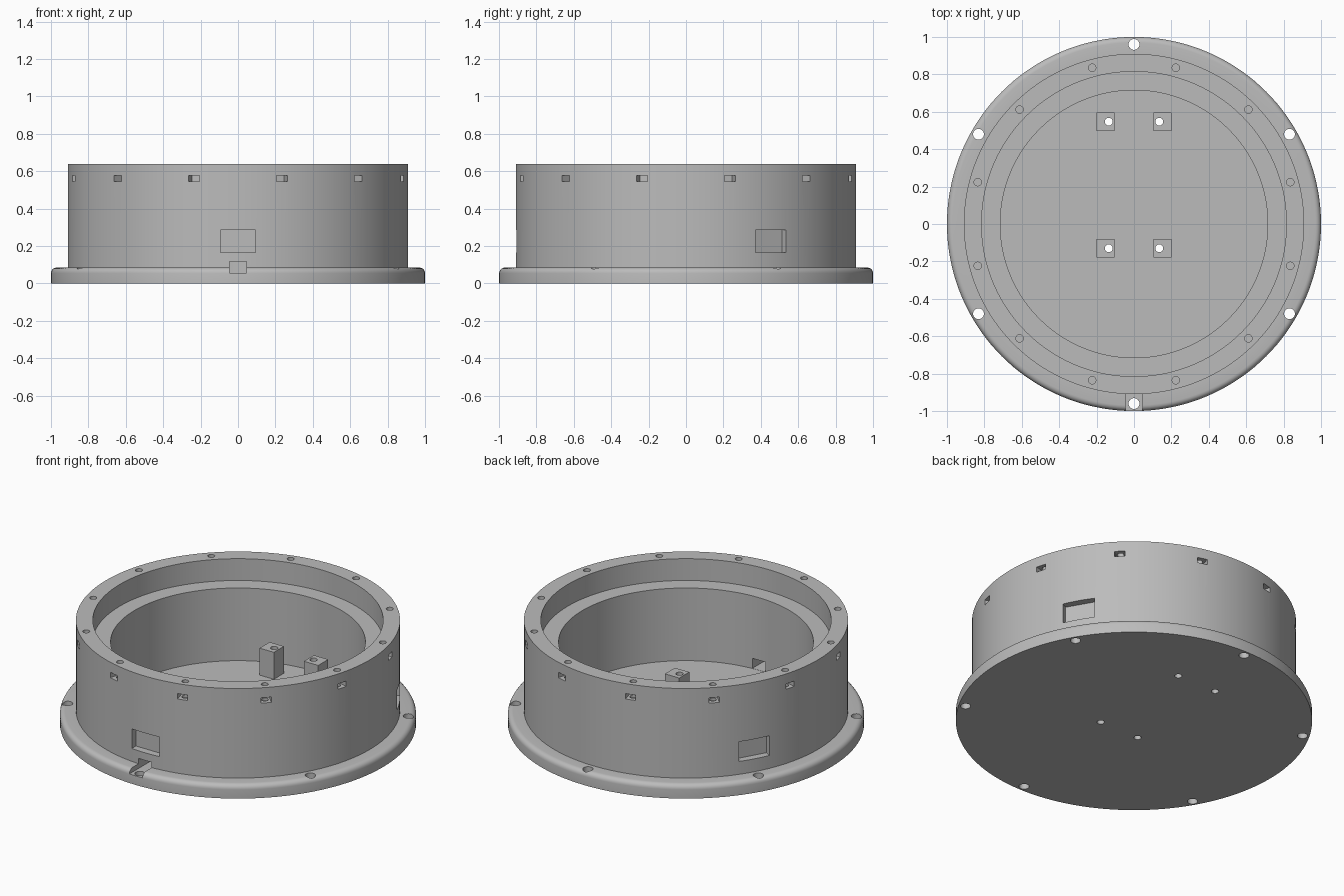
import bpy, bmesh
from math import sin, cos, pi, radians
from mathutils import Matrix, Vector

old = bpy.data.objects.get("Cube")
if old:
    bpy.data.objects.remove(old, do_unlink=True)

grey = bpy.data.materials.new("plain grey")
grey.use_nodes = True
GREY = (0.5, 0.5, 0.5, 1)
grey.diffuse_color = GREY
grey.node_tree.nodes["Principled BSDF"].inputs["Base Color"].default_value = GREY


def make_object(name, bm):
    bmesh.ops.recalc_face_normals(bm, faces=bm.faces[:])
    mesh = bpy.data.meshes.new(name)
    bm.to_mesh(mesh)
    bm.free()
    mesh.materials.append(grey)
    ob = bpy.data.objects.new(name, mesh)
    bpy.context.scene.collection.objects.link(ob)
    return ob


def add_box(bm, lo, hi, angle=0):
    """Box between two corners, turned about the z axis."""
    lo, hi = Vector(lo), Vector(hi)
    m = (Matrix.Rotation(angle, 4, 'Z') @ Matrix.Translation((lo + hi) / 2)
         @ Matrix.Diagonal((*(hi - lo), 1)))
    bmesh.ops.create_cube(bm, size=1, matrix=m)


def add_rod(bm, x, y, radius, z0, z1):
    bmesh.ops.create_cone(bm, cap_ends=True, segments=24, radius1=radius,
                          radius2=radius, depth=z1 - z0,
                          matrix=Matrix.Translation((x, y, (z0 + z1) / 2)))


def cut(ob, cutter):
    mod = ob.modifiers.new("cut", 'BOOLEAN')
    mod.operation = 'DIFFERENCE'
    mod.solver = 'EXACT'
    mod.object = cutter
    cutter.hide_render = True
    bpy.ops.object.select_all(action='DESELECT')
    bpy.context.view_layer.objects.active = ob
    ob.select_set(True)
    bpy.ops.object.modifier_apply(modifier=mod.name)


def ring(radius, count, start):
    """Evenly spaced points on a circle, with their angles."""
    for i in range(count):
        a = radians(start) + 2 * pi * i / count
        yield radius * cos(a), radius * sin(a), a


FLOOR, FLANGE, TOP = 0.055, 0.085, 0.64
WALL = 0.91
FILLET = 0.03

# Housing: one turned profile with flange, wall, stepped rim and floor
profile = [(0, 0), (1, 0)]
for i in range(6):
    a = pi / 2 * i / 5
    profile.append((1 - FILLET + FILLET * cos(a), FLANGE - FILLET + FILLET * sin(a)))
profile += [(WALL, FLANGE), (WALL, TOP), (0.815, TOP), (0.815, 0.505),
            (0.715, 0.505), (0.715, FLOOR), (0, FLOOR)]
bm = bmesh.new()
verts = [bm.verts.new((r, 0, z)) for r, z in profile]
edges = [bm.edges.new(pair) for pair in zip(verts, verts[1:])]
bmesh.ops.spin(bm, geom=verts + edges, cent=(0, 0, 0), axis=(0, 0, 1),
               angle=2 * pi, steps=144)
bmesh.ops.remove_doubles(bm, verts=bm.verts[:], dist=1e-4)
housing = make_object("housing", bm)

cutters = []

# Screw holes in the rim, each meeting a nut slot in the wall
bm = bmesh.new()
for x, y, a in ring(0.865, 12, 15):
    add_rod(bm, x, y, 0.02, 0.53, TOP + 0.1)
cutters.append(make_object("rim_hole_cutter", bm))
bm = bmesh.new()
for x, y, a in ring(1, 12, 15):
    add_box(bm, (0.84, -0.03, 0.545), (0.96, 0.03, 0.578), a)
cutters.append(make_object("nut_slot_cutter", bm))

# Mounting holes through the flange
bm = bmesh.new()
for x, y, a in ring(0.96, 6, 30):
    add_rod(bm, x, y, 0.029, -0.1, 0.125)
cutters.append(make_object("flange_hole_cutter", bm))

# Shallow windows in the wall
bm = bmesh.new()
for x, y, a in ring(1, 3, 30):
    add_box(bm, (0.865, -0.094, 0.165), (1.1, 0.094, 0.287), a)
cutters.append(make_object("window_cutter", bm))

# Cable slot through the front of the flange and wall
bm = bmesh.new()
add_box(bm, (-0.045, -1.1, FLOOR + 0.001), (0.045, -0.65, 0.118))
cutters.append(make_object("cable_slot_cutter", bm))

# Bores through the posts and the floor
bm = bmesh.new()
for x in (-0.135, 0.135):
    for y in (-0.13, 0.547):
        add_rod(bm, x, y, 0.021, -0.1, 0.4)
bore = make_object("post_bore_cutter", bm)
cutters.append(bore)

for c in cutters:
    cut(housing, c)

# Four square posts standing on the floor
parts = [housing]
for side, sx in (("right", -1), ("left", 1)):
    for end, y in (("front", -0.13), ("back", 0.547)):
        bm = bmesh.new()
        add_box(bm, (sx * 0.152 - 0.049, y - 0.049, FLOOR - 0.01),
                (sx * 0.152 + 0.049, y + 0.049, 0.222))
        post = make_object(f"{end}_{side}_post", bm)
        cut(post, bore)
        parts.append(post)

for c in cutters:
    bpy.data.objects.remove(c, do_unlink=True)

bpy.ops.object.select_all(action='DESELECT')
for ob in parts:
    ob.select_set(True)
bpy.context.view_layer.objects.active = housing
bpy.ops.object.shade_smooth_by_angle(angle=radians(30))
